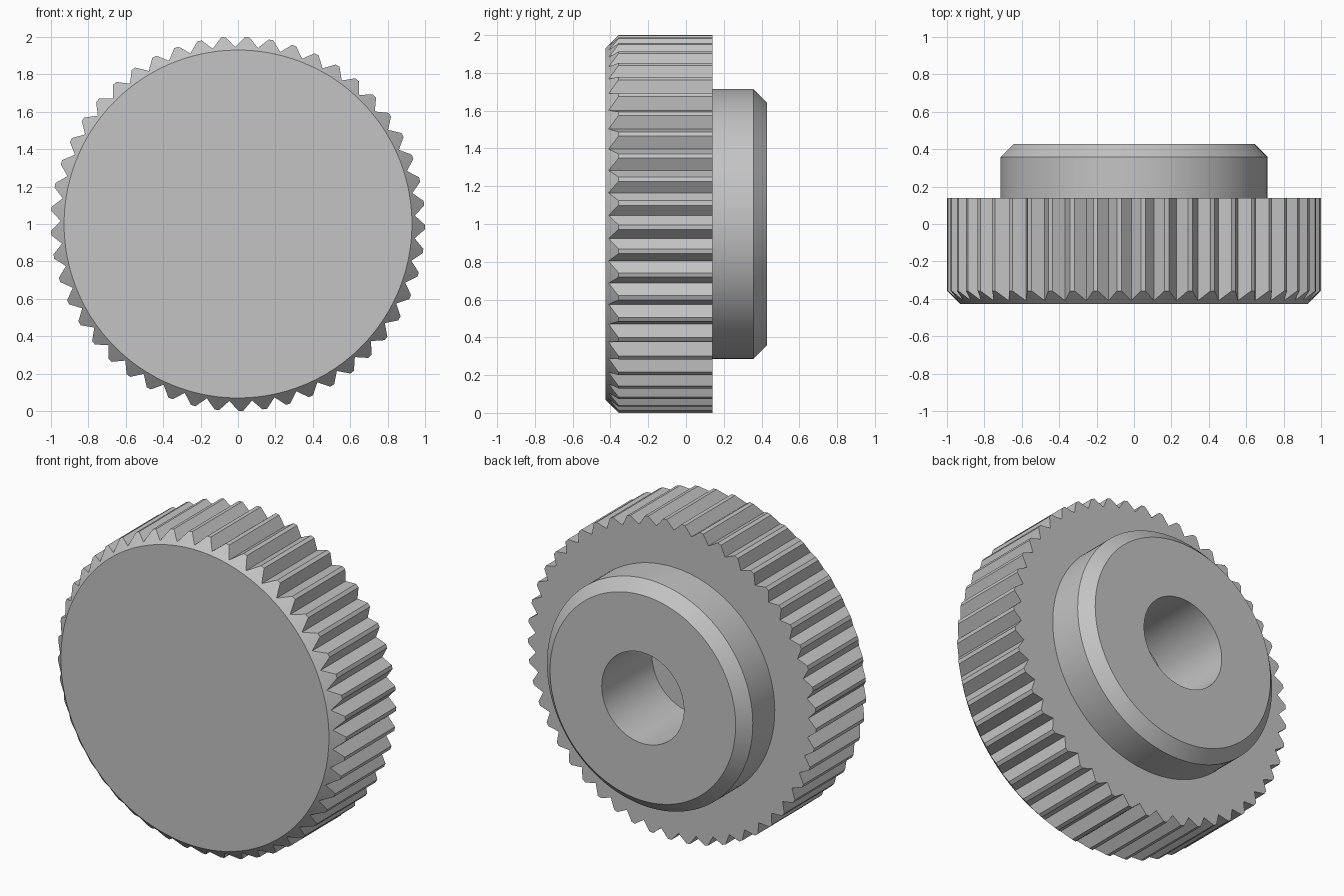
import bpy, bmesh, math

cube = bpy.data.objects.get("Cube")
if cube:
    bpy.data.objects.remove(cube, do_unlink=True)

TEETH = 49
PITCH = 2 * math.pi / TEETH
PHASE = math.radians(2.8)      # clockwise from the top to the first tooth
TIP_HALF = 0.012               # half the angular width of a tooth tip
ROOT = 0.947                   # radius of the groove bottoms
CHAMFER = 0.07
FRONT, SHOULDER, BACK = -0.427, 0.14, 0.428
HUB_R, BORE_R, BORE_END = 0.714, 0.285, -0.07

grey = bpy.data.materials.new("grey")
grey.use_nodes = True
colour = (0.55, 0.55, 0.55, 1)
grey.diffuse_color = colour
grey.node_tree.nodes["Principled BSDF"].inputs["Base Color"].default_value = colour


def point(r, t, y):
    """Point at radius r, clockwise angle t from the top, depth y."""
    return (r * math.sin(t), y, 1 + r * math.cos(t))


def loft(name, rings, cap_first=False, cap_last=False):
    """Skin a sequence of equal-sized rings running front to back."""
    bm = bmesh.new()
    rows = [[bm.verts.new(p) for p in ring] for ring in rings]
    n = len(rows[0])
    for a, b in zip(rows, rows[1:]):
        for i in range(n):
            j = (i + 1) % n
            bm.faces.new((a[i], a[j], b[j], b[i]))
    if cap_first:
        bm.faces.new(rows[0][::-1])
    if cap_last:
        bm.faces.new(rows[-1])
    mesh = bpy.data.meshes.new(name)
    bm.to_mesh(mesh)
    bm.free()
    mesh.materials.append(grey)
    obj = bpy.data.objects.new(name, mesh)
    bpy.context.collection.objects.link(obj)
    bpy.ops.object.select_all(action='DESELECT')
    obj.select_set(True)
    bpy.context.view_layer.objects.active = obj
    bpy.ops.object.shade_smooth_by_angle(angle=math.radians(30))
    return obj


# Toothed outline: two tip corners and one groove bottom per tooth
outline = []
for k in range(TEETH):
    t = PHASE + k * PITCH
    outline += [(1, t - TIP_HALF), (1, t + TIP_HALF), (ROOT, t + PITCH / 2)]


def circle(r, y):
    return [point(r, t, y) for _, t in outline]


# Knurled grip with a chamfered front rim and a flat back shoulder
loft("knurled_grip", [
    circle(1 - CHAMFER, FRONT),
    [point(r, t, FRONT + CHAMFER - (1 - r)) for r, t in outline],
    [point(r, t, SHOULDER) for r, t in outline],
    circle(HUB_R, SHOULDER),
], cap_first=True)

# Hub with a chamfered back edge and a blind bore
loft("hub", [
    circle(HUB_R, SHOULDER),
    circle(HUB_R, BACK - CHAMFER),
    circle(HUB_R - CHAMFER, BACK),
    circle(BORE_R, BACK),
    circle(BORE_R, BORE_END),
], cap_last=True)
